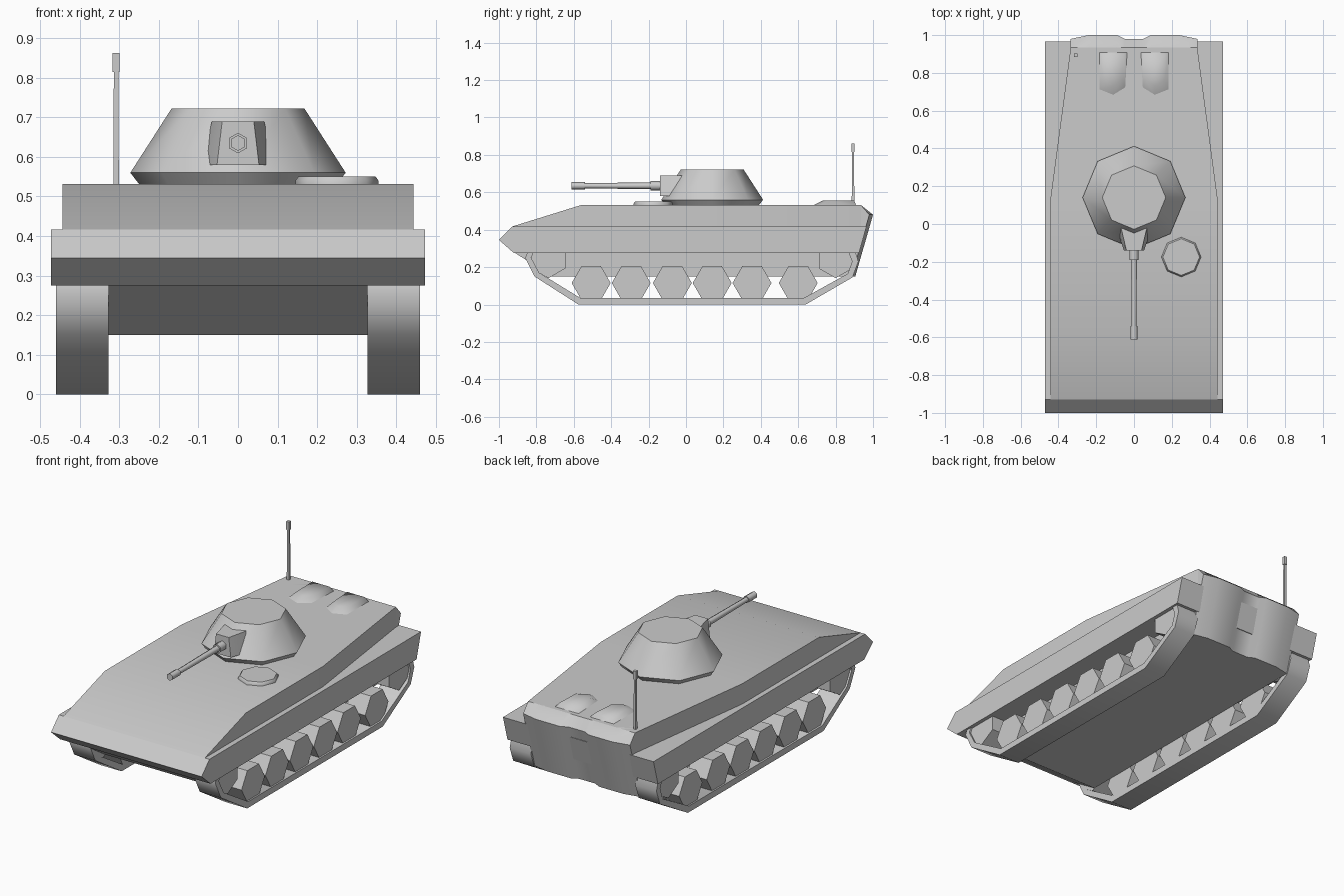
import bpy, bmesh, math

cube = bpy.data.objects.get("Cube")
if cube:
    bpy.data.objects.remove(cube, do_unlink=True)

grey = bpy.data.materials.new("plain_grey")
grey.use_nodes = True
grey.diffuse_color = (0.6, 0.6, 0.6, 1)
grey.node_tree.nodes["Principled BSDF"].inputs["Base Color"].default_value = (0.6, 0.6, 0.6, 1)


def skin(name, loops, angle=30, wrap=False, mirror=False):
    """Bridge a series of equal point loops, capping the ends unless wrapped."""
    bm = bmesh.new()
    rows = [[bm.verts.new(p) for p in loop] for loop in loops]
    pairs = list(zip(rows, rows[1:]))
    if wrap:
        pairs.append((rows[-1], rows[0]))
    else:
        bm.faces.new(rows[0])
        bm.faces.new(rows[-1])
    for a, b in pairs:
        for i in range(len(a)):
            j = (i + 1) % len(a)
            bm.faces.new((a[i], a[j], b[j], b[i]))
    bmesh.ops.recalc_face_normals(bm, faces=bm.faces)
    mesh = bpy.data.meshes.new(name)
    bm.to_mesh(mesh)
    bm.free()
    mesh.materials.append(grey)
    obj = bpy.data.objects.new(name, mesh)
    bpy.context.collection.objects.link(obj)
    bpy.ops.object.select_all(action='DESELECT')
    obj.select_set(True)
    bpy.context.view_layer.objects.active = obj
    bpy.ops.object.shade_smooth_by_angle(angle=math.radians(angle))
    if mirror:
        obj.modifiers.new("Mirror", 'MIRROR')
    return obj


def side(profile, x):
    """Place a (y, z) profile at the given x."""
    return [(x, y, z) for y, z in profile]


def ngon(n, r, turn=0.0):
    return [(r * math.cos(turn + math.tau * i / n), r * math.sin(turn + math.tau * i / n))
            for i in range(n)]


def box_section(y, half, low, high):
    return [(-half, y, low), (half, y, low), (half, y, high), (-half, y, high)]


# Hull: wide side boxes with wedge nose, tapering upper body and narrow belly
sponson = [(-1, .345), (-.93, .417), (.965, .417), (.925, .275), (-.92, .275)]
skin("hull_sponsons", [side(sponson, x) for x in (-.472, .472)])
skin("upper_hull", [box_section(*s) for s in (
    (-.93, .443, .4, .417), (-.56, .443, .4, .532),
    (.13, .443, .4, .532), (.935, .335, .4, .532))])
belly = [(-.92, .28), (-.72, .15), (.88, .15), (.92, .28)]
skin("lower_hull", [side(belly, x) for x in (-.327, .327)])

# Rear plate with two bulging doors
half_door = [(0, 0), (.05, 0), (.09, .02), (.24, .02), (.335, 0)]
columns = [(-x, d) for x, d in reversed(half_door[1:])] + half_door
skin("rear_doors", [side([(.935, .532), (.98 + d, .48), (.885 + d, .15),
                          (.85, .15), (.85, .532)], x) for x, d in columns], angle=40)

# Raised vents on the rear deck
vent_base = [(.035, .91), (.185, .91), (.185, .71), (.11, .68), (.045, .72)]
vent_top = [(.055, .9), (.165, .9), (.16, .76), (.11, .73), (.065, .76)]
skin("deck_vents", [[(x, y, .53) for x, y in vent_base],
                    [(x, y, .555) for x, y in vent_top]], angle=80, mirror=True)

# Track belts
outer = [(-.86, .25), (-.81, .15), (-.575, 0), (.64, 0), (.89, .145),
         (.922, .23), (.9, .3), (-.84, .3)]
inner = [(-.828, .25), (-.785, .17), (-.565, .035), (.63, .035), (.865, .165),
         (.888, .23), (.87, .278), (-.815, .278)]
skin("track_belts", [side(outer, .327), side(outer, .46),
                     side(inner, .46), side(inner, .327)], angle=50, wrap=True, mirror=True)


def wheel(name, y, z, turn):
    profile = [(y + a, z + b) for a, b in ngon(6, .104, turn)]
    skin(name, [side(profile, x) for x in (.327, .45)], mirror=True)


# Six-sided road wheels, with end wheels turned to stand on a corner
for i, y in enumerate((-.507, -.293, -.073, .14, .353, .6)):
    wheel(f"road_wheels_{i + 1}", y, .115, 0)
wheel("front_end_wheels", -.735, .245, math.pi / 6)
wheel("rear_end_wheels", .8, .245, math.pi / 6)


# Turret and round hatch, both eight-sided
def stack(name, cx, cy, n, levels, turn=0.0, angle=50):
    return skin(name, [[(cx + a, cy + b, z) for a, b in ngon(n, r, turn)]
                       for r, z in levels], angle)


stack("turret", 0, .14, 8, [(.245, .525), (.272, .56), (.168, .722)])
stack("hatch", .25, -.175, 8, [(.105, .525), (.105, .54), (.097, .551)])

# Gun mantlet
mantlet = []
for y, top, bottom in ((-.14, .04, .053), (-.03, .066, .092), (.06, .066, .092)):
    mantlet.append([(-bottom, y, .58), (bottom, y, .58), (top, y, .69), (-top, y, .69)])
skin("mantlet", mantlet, angle=20)


# Gun barrel with collar and muzzle
def tube(name, stations, z=.635):
    skin(name, [[(a, y, z + b) for a, b in ngon(6, r, math.pi / 6)]
                for y, r in stations], angle=61)


tube("gun_collar", [(-.12, .026), (-.19, .026)])
tube("gun_barrel", [(-.18, .018), (-.56, .014)])
tube("gun_muzzle", [(-.54, .02), (-.612, .02)])

# Aerial
stack("aerial_rod", -.308, .893, 4, [(.01, .525), (.008, .82)], math.pi / 4, 30)
stack("aerial_tip", -.308, .893, 4, [(.0125, .815), (.0125, .862)], math.pi / 4, 30)
